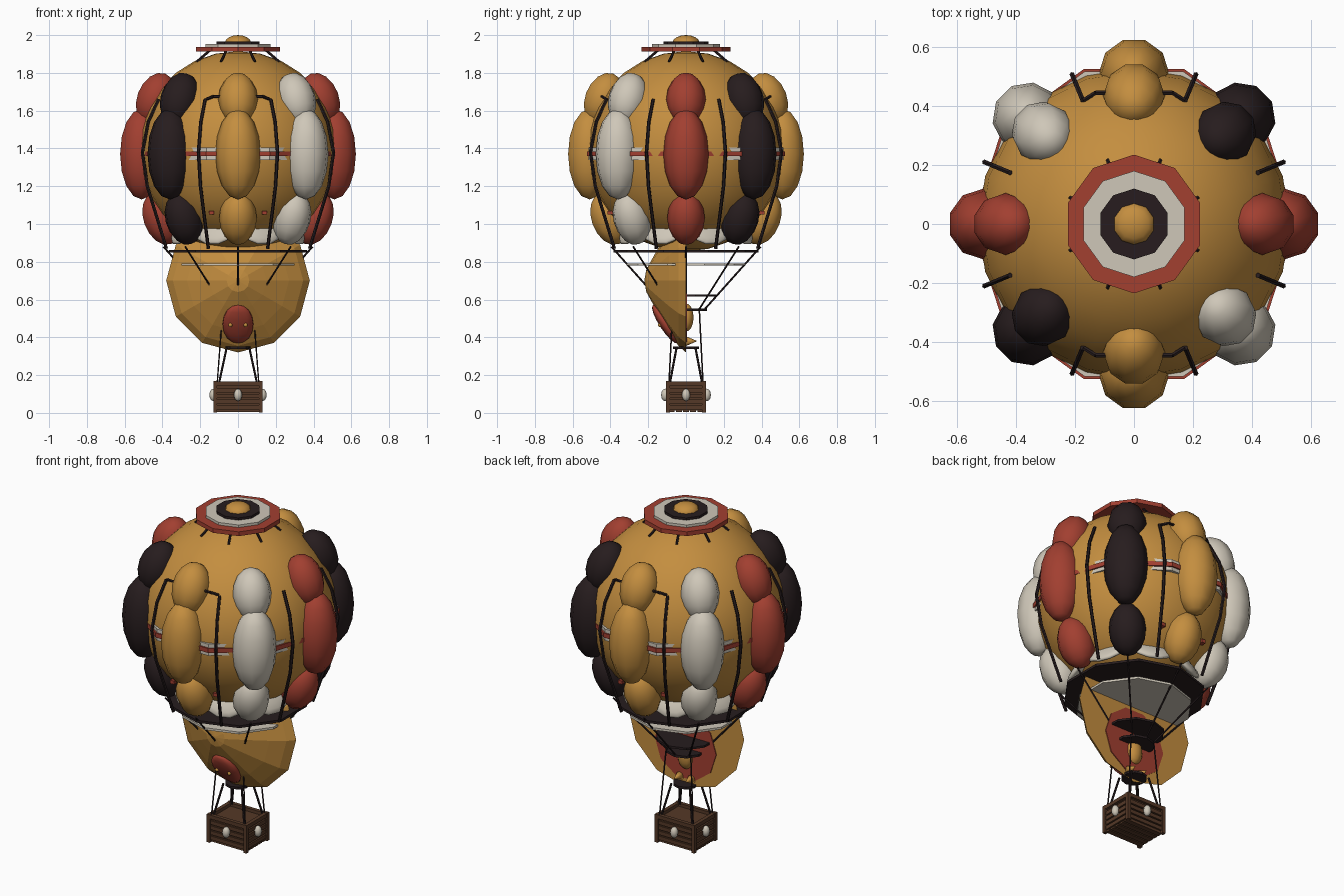
import bpy, bmesh
from math import sin, cos, pi, radians
from mathutils import Vector, Matrix

if "Cube" in bpy.data.objects:
    bpy.data.objects.remove(bpy.data.objects["Cube"])

COL = {"gold": (.55, .27, .05), "red": (.36, .05, .03), "black": (.02, .012, .013),
       "white": (.62, .57, .48), "brown": (.09, .04, .02)}
MATS = {}
for n, c in COL.items():
    MATS[n] = bpy.data.materials.new(n)
    MATS[n].diffuse_color = (*c, 1)


def finish(bm, name, col, smooth=False):
    bmesh.ops.recalc_face_normals(bm, faces=bm.faces)
    me = bpy.data.meshes.new(name)
    bm.to_mesh(me)
    bm.free()
    ob = bpy.data.objects.new(name, me)
    bpy.context.collection.objects.link(ob)
    me.materials.append(MATS[col])
    for p in me.polygons:
        p.use_smooth = smooth
    return ob


def ball(name, col, loc, size, rot=Matrix(), seg=10, rings=8):
    bm = bmesh.new()
    m = Matrix.Translation(loc) @ rot @ Matrix.Diagonal((*size, 1))
    bmesh.ops.create_uvsphere(bm, u_segments=seg, v_segments=rings, radius=1, matrix=m)
    return finish(bm, name, col, True)


def disc(name, col, r, z0, z1):
    bm = bmesh.new()
    bmesh.ops.create_cone(bm, cap_ends=True, segments=10, radius1=r, radius2=r, depth=z1 - z0,
                          matrix=Matrix.Translation((0, 0, (z0 + z1) / 2)))
    return finish(bm, name, col)


def boxes(name, col, items):
    bm = bmesh.new()
    for loc, size in items:
        bmesh.ops.create_cube(bm, size=1, matrix=Matrix.Translation(loc) @ Matrix.Diagonal((*size, 1)))
    return finish(bm, name, col)


def rods(name, col, paths, r):
    bm = bmesh.new()
    for path in paths:
        for a, b in zip(path, path[1:]):
            a, b = Vector(a), Vector(b)
            q = (b - a).to_track_quat('Z', 'Y').to_matrix().to_4x4()
            bmesh.ops.create_cone(bm, cap_ends=True, segments=6, radius1=r, radius2=r,
                                  depth=(b - a).length, matrix=Matrix.Translation((a + b) / 2) @ q)
    return finish(bm, name, col)


def lathe(name, col, prof, seg, mat=Matrix(), closed=False, smooth=False):
    # spin (radius, height) points around z
    bm = bmesh.new()
    rows = [[bm.verts.new(mat @ Vector((r * cos(2 * pi * i / seg), r * sin(2 * pi * i / seg), z)))
             for i in range(seg)] for r, z in prof]
    pairs = list(zip(rows, rows[1:])) + ([(rows[-1], rows[0])] if closed else [])
    for a, b in pairs:
        for i in range(seg):
            j = (i + 1) % seg
            bm.faces.new((a[i], a[j], b[j], b[i]))
    if not closed:
        bm.faces.new(rows[0])
        bm.faces.new(rows[-1])
    return finish(bm, name, col, smooth)


def pol(r, deg, z):
    return (r * cos(radians(deg)), r * sin(radians(deg)), z)


# envelope
ball("envelope", "gold", (0, 0, 1.385), (.53, .53, .53), seg=20, rings=14)

# eight columns of three padded lobes
for i, col in enumerate(["red", "black", "gold", "white"] * 2):
    a = 45 * i
    for part, r, z, size, tilt in (("upper", .435, 1.66, (.105, .105, .145), -20),
                                   ("middle", .51, 1.37, (.12, .12, .24), 0),
                                   ("lower", .405, 1.03, (.1, .1, .145), 20)):
        rot = Matrix.Rotation(radians(a), 4, 'Z') @ Matrix.Rotation(radians(tilt), 4, 'Y')
        ball(f"{part}_lobe_{i}", col, pol(r, a, z), size, rot)

# belt around the middle
for n, col, z, h, r in (("belt_top", "white", 1.395, .011, .543), ("belt_middle", "red", 1.372, .013, .552),
                        ("belt_bottom", "white", 1.349, .011, .543)):
    lathe(n, col, [(r, z - h), (r, z + h), (.48, z + h), (.48, z - h)], 10, closed=True)

# vertical straps between the lobes
mids = [22.5 + 45 * i for i in range(8)]
rods("straps", "black", [[pol(.455, a, 1.66), pol(.515, a, 1.54), pol(.548, a, 1.38),
                          pol(.52, a, 1.2), pol(.41, a, .87)] for a in mids], .009)
rods("strap_crossbars", "black", [[(-.17, s * .42, 1.66), (-.13, s * .445, 1.675),
                                   (.13, s * .445, 1.675), (.17, s * .42, 1.66)] for s in (-1, 1)], .008)

# white pads and red studs low on the envelope
for i, a in enumerate(mids):
    rot = Matrix.Rotation(radians(a), 4, 'Z') @ Matrix.Rotation(radians(55), 4, 'Y')
    ball(f"lower_pad_{i}", "white", pol(.31, a, .965), (.09, .12, .025), rot)
boxes("studs", "red", [((x, y, 1.06), (.025, .03, .02)) for x in (-.14, .14) for y in (-.4, .4)])

# crown
disc("crown_red", "red", .235, 1.912, 1.937)
disc("crown_white", "white", .18, 1.935, 1.952)
disc("crown_black", "black", .12, 1.95, 1.966)
ball("crown_knob", "gold", (0, 0, 1.96), (.072, .072, .04))
rods("crown_struts", "black", [[pol(.16, a, 1.92), pol(.235, a, 1.86)] for a in mids], .007)

# hoops under the envelope and their ropes
disc("hoop_black", "black", .385, .848, .862)
disc("hoop_white", "white", .315, .779, .792)
disc("hoop_small", "black", .165, .615, .627)
disc("hoop_tiny", "black", .11, .54, .553)
disc("basket_plate", "black", .07, .338, .352)
rods("hoop_ropes", "black", [[pol(.395, 45 * i, .88), pol(.1, 45 * i, .55)] for i in range(8)], .005)

# scoop: half shell bulging forward, flat at the back
toF = Matrix.Translation((0, 0, .70)) @ Matrix.Rotation(radians(90), 4, 'X')
lathe("scoop", "gold", [(.38, 0), (.345, .04), (.27, .09), (.15, .16), (.06, .21), (.005, .22)], 12, toF)

# face on the scoop front
ball("front_nose", "red", (0, -.11, .47), (.085, .03, .12), Matrix.Rotation(radians(33), 4, 'X'))
for s in (-1, 1):
    ball("front_eye", "gold", (s * .04, -.138, .465), (.011, .011, .011), seg=8, rings=6)

# face on the scoop back
toB = Matrix.Translation((0, 0, .565)) @ Matrix.Rotation(radians(-90), 4, 'X')
lathe("back_patch", "red", [(.2, -.005), (.2, .005)], 10, toB)
ball("back_nose", "gold", (0, 0, .505), (.05, .04, .075))
for s in (-1, 1):
    bm = bmesh.new()
    bmesh.ops.create_cone(bm, cap_ends=True, segments=8, radius1=.028, radius2=.002, depth=.06,
                          matrix=Matrix.Translation((s * .038, .025, .38)) @ Matrix.Rotation(radians(-90), 4, 'X'))
    finish(bm, "back_tooth", "gold", True)

# basket: core, slats, posts, rim
boxes("basket_core", "brown", [((0, 0, .08), (.225, .18, .135))])
zs = [.03, .06, .09, .12]
slats = [((0, s * .094, z), (.245, .012, .022)) for s in (-1, 1) for z in zs]
slats += [((s * .117, 0, z), (.012, .19, .022)) for s in (-1, 1) for z in zs]
slats += [((0, y, .009), (.24, .03, .01)) for y in (-.075, -.0375, 0, .0375, .075)]
boxes("basket_slats", "brown", slats)
boxes("basket_posts", "brown", [((x * .12, y * .096, .085), (.02, .02, .165))
                                for x in (-1, 1) for y in (-1, 1)])
boxes("basket_rim", "brown", [((0, s * .094, .155), (.26, .022, .022)) for s in (-1, 1)]
      + [((s * .118, 0, .155), (.022, .21, .022)) for s in (-1, 1)])
for i in range(4):
    a = 90 * i
    r = .13 if i % 2 == 0 else .11
    ball(f"basket_float_{i}", "white", pol(r, a, .095), (.022, .022, .033), seg=8, rings=6)

# basket ropes
corners = [(x, y) for x in (-1, 1) for y in (-1, 1)]
rods("inner_ropes", "black", [[(x * .1, y * .085, .16), (x * .06, y * .05, .345)] for x, y in corners], .006)
rods("outer_ropes", "black", [[(x * .11, y * .09, .16), (x * .08, y * .07, .555)] for x, y in corners], .004)

for m in bpy.data.materials:
    if m.users and not m.is_grease_pencil:
        m.use_nodes = True
        m.node_tree.nodes["Principled BSDF"].inputs["Base Color"].default_value = m.diffuse_color
